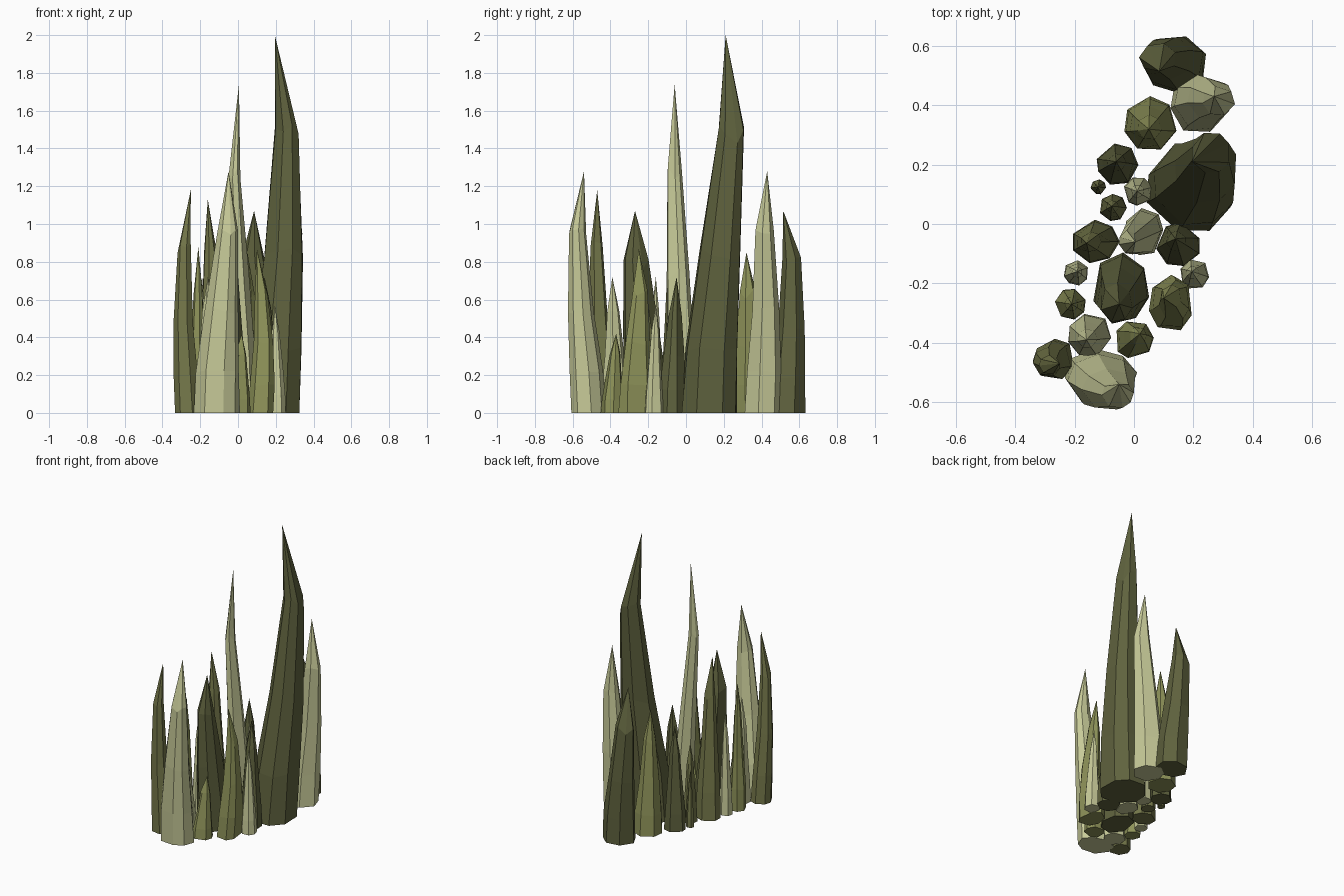
import bpy, bmesh, math, random

if "Cube" in bpy.data.objects:
    bpy.data.objects.remove(bpy.data.objects["Cube"])

random.seed(7)


def material(name, rgb):
    m = bpy.data.materials.new(name)
    m.diffuse_color = (*rgb, 1)
    m.use_nodes = True
    m.node_tree.nodes["Principled BSDF"].inputs["Base Color"].default_value = m.diffuse_color
    return m


LIGHT = material("pale_moss", (0.58, 0.60, 0.32))
OLIVE = material("olive", (0.27, 0.29, 0.10))
MID = material("deep_olive", (0.18, 0.19, 0.07))
DARK = material("dark_moss", (0.115, 0.123, 0.048))


def spike(name, mat, base, size, tip, shoulder=None, sr=None, bow=(0, 0), sides=7, sz=0.74):
    """Faceted shard: base ring, two body rings, shoulder ring, then a point."""
    bx, by = base
    rx, ry = size
    tx, ty, h = tip
    sx, sy = shoulder or ((bx + 2 * tx) / 3, (by + 2 * ty) / 3)
    sr = sr or (rx * 0.45, ry * 0.45)
    phase = random.uniform(0, math.tau)
    angles = [phase + math.tau * (i + random.uniform(-0.2, 0.2)) / sides for i in range(sides)]
    bm = bmesh.new()
    rings = []
    for f, t, b in ((0, 0, 0), (0.17, 0.1, 0.6), (0.42, 0.5, 1), (sz, 1, 0)):
        cx = bx + (sx - bx) * t + bow[0] * b
        cy = by + (sy - by) * t + bow[1] * b
        ax, ay = rx + (sr[0] - rx) * t, ry + (sr[1] - ry) * t
        ring = []
        for a in angles:
            k = random.uniform(0.97, 1.05)
            z = f * h * (1 + random.uniform(-0.04, 0.04))
            ring.append(bm.verts.new((cx + ax * k * math.cos(a), cy + ay * k * math.sin(a), z)))
        rings.append(ring)
    apex = bm.verts.new(tip)
    for i in range(sides):
        j = (i + 1) % sides
        for lo, hi in zip(rings, rings[1:]):
            bm.faces.new((lo[i], lo[j], hi[j], hi[i]))
        bm.faces.new((rings[-1][i], rings[-1][j], apex))
    bm.faces.new(rings[0][::-1])
    me = bpy.data.meshes.new(name)
    bm.to_mesh(me)
    bm.free()
    me.materials.append(mat)
    bpy.context.collection.objects.link(bpy.data.objects.new(name, me))


# Main tall shards
spike("tallest_shard", DARK, (0.19, 0.125), (0.15, 0.155), (0.195, 0.21, 2.0),
      (0.26, 0.24), (0.065, 0.07), (0.02, 0), 8)
spike("tall_pale_shard", LIGHT, (0.035, -0.025), (0.065, 0.08), (0.005, -0.06, 1.74),
      (-0.02, -0.06), (0.032, 0.04))
spike("front_pale_shard", LIGHT, (-0.115, -0.515), (0.122, 0.095), (-0.05, -0.54, 1.28),
      (-0.055, -0.575), (0.055, 0.045), (0, -0.01), 8)
spike("back_pale_shard", LIGHT, (0.22, 0.405), (0.1, 0.1), (0.27, 0.43, 1.28),
      (0.285, 0.415), (0.055, 0.05), (0.005, 0.01))

# Medium shards
spike("back_dark_shard", DARK, (0.14, 0.535), (0.108, 0.098), (0.085, 0.515, 1.07),
      (0.08, 0.56), (0.065, 0.05), (0, 0.01))
spike("left_front_shard", MID, (-0.265, -0.455), (0.068, 0.07), (-0.25, -0.47, 1.18),
      (-0.285, -0.475), (0.036, 0.033), (-0.012, 0))
spike("centre_dark_shard", DARK, (-0.045, -0.215), (0.1, 0.12), (-0.05, -0.27, 1.07),
      (-0.06, -0.265), (0.055, 0.065))
spike("left_middle_shard", MID, (-0.13, -0.06), (0.08, 0.072), (-0.16, -0.065, 1.13),
      (-0.145, -0.06), (0.035, 0.035))
spike("right_olive_shard", OLIVE, (0.12, -0.27), (0.072, 0.098), (0.1, -0.25, 0.87),
      (0.125, -0.245), (0.035, 0.04), (0.015, 0))
spike("back_olive_shard", OLIVE, (0.055, 0.335), (0.092, 0.092), (0.05, 0.32, 0.85))

# Small filler shards
for name, mat, x, y, r, tx, ty, h in (
    ("right_dark_filler", DARK, 0.15, -0.07, 0.075, 0.14, -0.05, 0.72),
    ("rear_left_filler", DARK, -0.055, 0.2, 0.07, -0.06, 0.21, 0.72),
    ("pale_left_filler", LIGHT, -0.195, -0.165, 0.042, -0.19, -0.16, 0.72),
    ("pale_right_filler", LIGHT, 0.205, -0.17, 0.05, 0.195, -0.16, 0.57),
    ("pale_front_filler", LIGHT, -0.15, -0.375, 0.075, -0.16, -0.39, 0.72),
    ("olive_left_filler", OLIVE, -0.215, -0.27, 0.053, -0.21, -0.27, 0.88),
    ("olive_front_filler", OLIVE, 0.0, -0.39, 0.065, 0.02, -0.37, 0.42),
    ("pale_centre_filler", LIGHT, 0.015, 0.11, 0.05, 0.01, 0.11, 0.6),
    ("dark_centre_filler", MID, -0.07, 0.055, 0.047, -0.075, 0.06, 0.55),
    ("tiny_left_filler", MID, -0.12, 0.125, 0.026, -0.122, 0.125, 0.4),
):
    spike(name, mat, (x, y), (r, r), (tx, ty, h))
